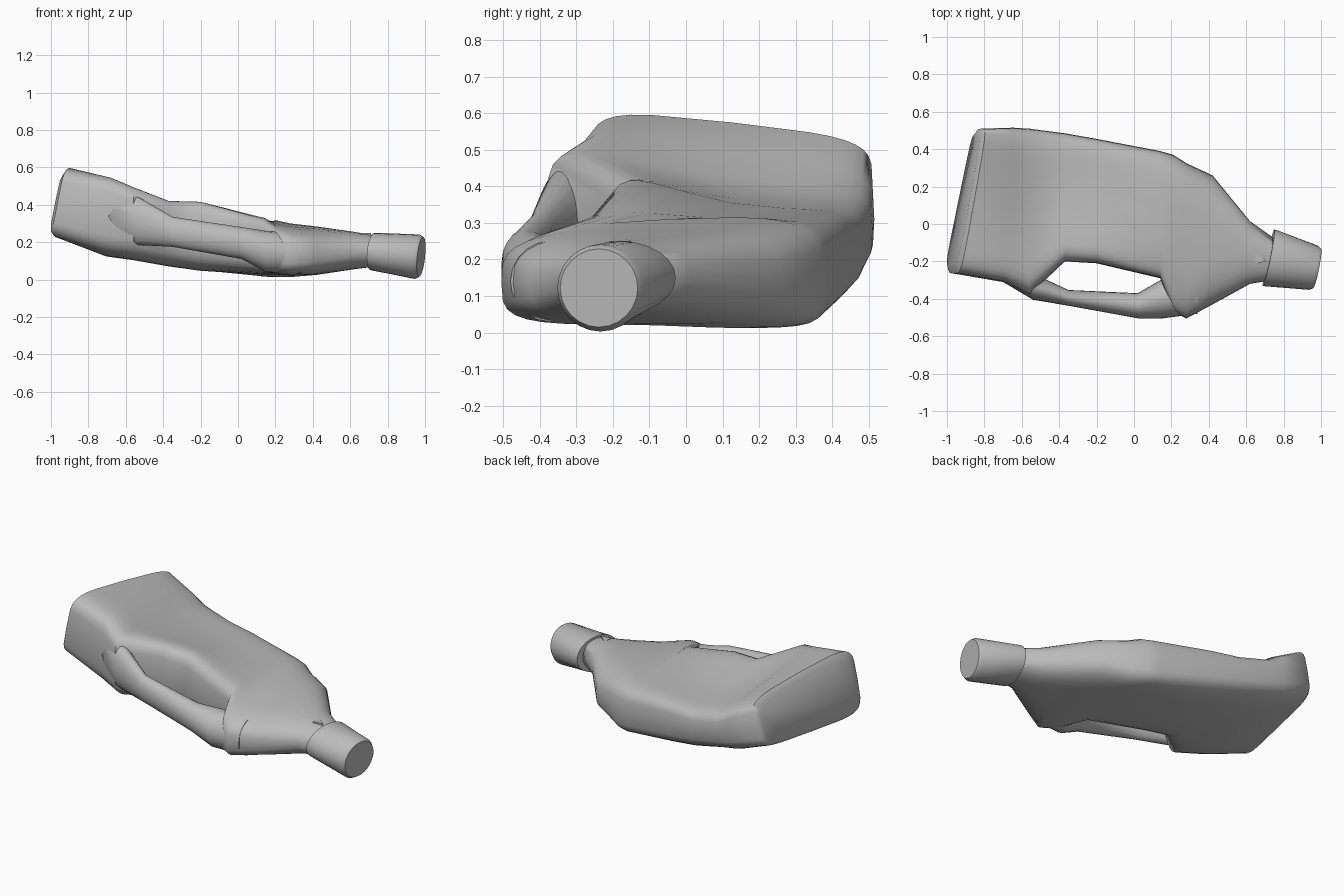
import bpy, bmesh, math

if "Cube" in bpy.data.objects:
    bpy.data.objects.remove(bpy.data.objects["Cube"])

plastic = bpy.data.materials.new("grey_plastic")
plastic.diffuse_color = (0.5, 0.5, 0.5, 1)
plastic.use_nodes = True
plastic.node_tree.nodes["Principled BSDF"].inputs["Base Color"].default_value = plastic.diffuse_color


def loft(name, rings, angle=60):
    """Skin closed rings of points into a capped, smooth-shaded object."""
    bm = bmesh.new()
    loops = [[bm.verts.new(p) for p in ring] for ring in rings]
    n = len(loops[0])
    for a, b in zip(loops, loops[1:]):
        for i in range(n):
            j = (i + 1) % n
            bm.faces.new((a[i], a[j], b[j], b[i]))
    bm.faces.new(loops[0])
    bm.faces.new(loops[-1])
    bmesh.ops.recalc_face_normals(bm, faces=bm.faces)
    mesh = bpy.data.meshes.new(name)
    bm.to_mesh(mesh)
    bm.free()
    mesh.materials.append(plastic)
    ob = bpy.data.objects.new(name, mesh)
    bpy.context.collection.objects.link(ob)
    bpy.ops.object.select_all(action='DESELECT')
    ob.select_set(True)
    bpy.context.view_layer.objects.active = ob
    bpy.ops.object.shade_smooth_by_angle(angle=math.radians(angle))


def clamp(v):
    return max(0, min(1, v))


def power(v, p):
    return math.copysign(abs(v) ** p, v)


def bend(u, front, mid, back):
    """Curve through three heights at u = -1, 0, 1."""
    return mid + u * (back - front) / 2 + u * u * ((front + back) / 2 - mid)


def body_ring(x, yf, yb, top_front, top, low, n=32):
    """Rounded box section: squarer and skewed at the base, round at the neck."""
    skew = clamp((-.56 - x) / .4)
    p = .36 + .14 * clamp((x + 1) / .5) + .5 * clamp((x - .25) / .45)
    top_back = top - .05 * clamp((-.45 - x) / .25) + .01 * clamp((x + .4) / .5)
    low_back = low + .04 * clamp(min((.0 - x) / .6, (x + 1.05) / .3))
    low_back -= .04 * clamp(1 - abs(x - .2) / .35)
    low_front = low - .01
    ring = []
    for i in range(n):
        t = 2 * math.pi * i / n
        u, v = power(math.cos(t), p), power(math.sin(t), p)
        y = (yf + yb) / 2 + u * (yb - yf) / 2
        zt = bend(u, top_front, top, top_back)
        zb = bend(u, low_front, low, low_back)
        z = (zt + zb) / 2 + v * (zt - zb) / 2
        ring.append((x + skew * (.2 * (y + .2) + .2 * (z - .27)), y, z))
    return ring


def oval(x, y, z, ry, rz, slant=0.0, n=20):
    ring = []
    for i in range(n):
        t = 2 * math.pi * i / n
        c, s = math.cos(t) * ry, math.sin(t) * rz
        ring.append((x + slant * (c + .5 * s), y + c, z + s))
    return ring


# Crushed body: x, front y, back y, top height at front and middle, bottom height
loft("bottle_body", [body_ring(*s) for s in (
    (-1.0, -.23, .48, .57, .55, .25),
    (-.98, -.265, .51, .61, .575, .23),
    (-.70, -.31, .515, .585, .50, .13),
    (-.56, -.38, .51, .55, .43, .11),
    (-.37, -.20, .485, .475, .365, .075),
    (-.20, -.21, .455, .475, .355, .05),
    (.14, -.29, .39, .36, .315, .025),
    (.21, -.47, .37, .28, .31, .025),
    (.28, -.505, .325, .265, .295, .02),
    (.42, -.43, .26, .25, .28, .025),
    (.62, -.32, .015, .25, .255, .055),
    (.74, -.30, -.07, .235, .235, .07),
)])

# Grip tube beside the finger hole: centre and half widths
loft("handle", [oval(*s) for s in (
    (-.70, -.23, .34, .08, .14),
    (-.54, -.335, .315, .07, .13),
    (-.35, -.395, .255, .042, .08),
    (.02, -.437, .195, .067, .085),
    (.15, -.40, .15, .105, .11),
    (.34, -.37, .14, .11, .11),
)])

# Tapered screw cap on a slanted axis
loft("cap", [oval(*s, slant=.2, n=24) for s in (
    (.72, -.18, .15, .152, .1),
    (.96, -.234, .122, .118, .119),
    (.979, -.238, .122, .106, .107),
)], 45)

# Small locking tab on the neck
loft("neck_tab", [[(.65, -.15, z), (.65, -.21, z), (.71, -.2, z)]
                  for z in (.22, .25)])
